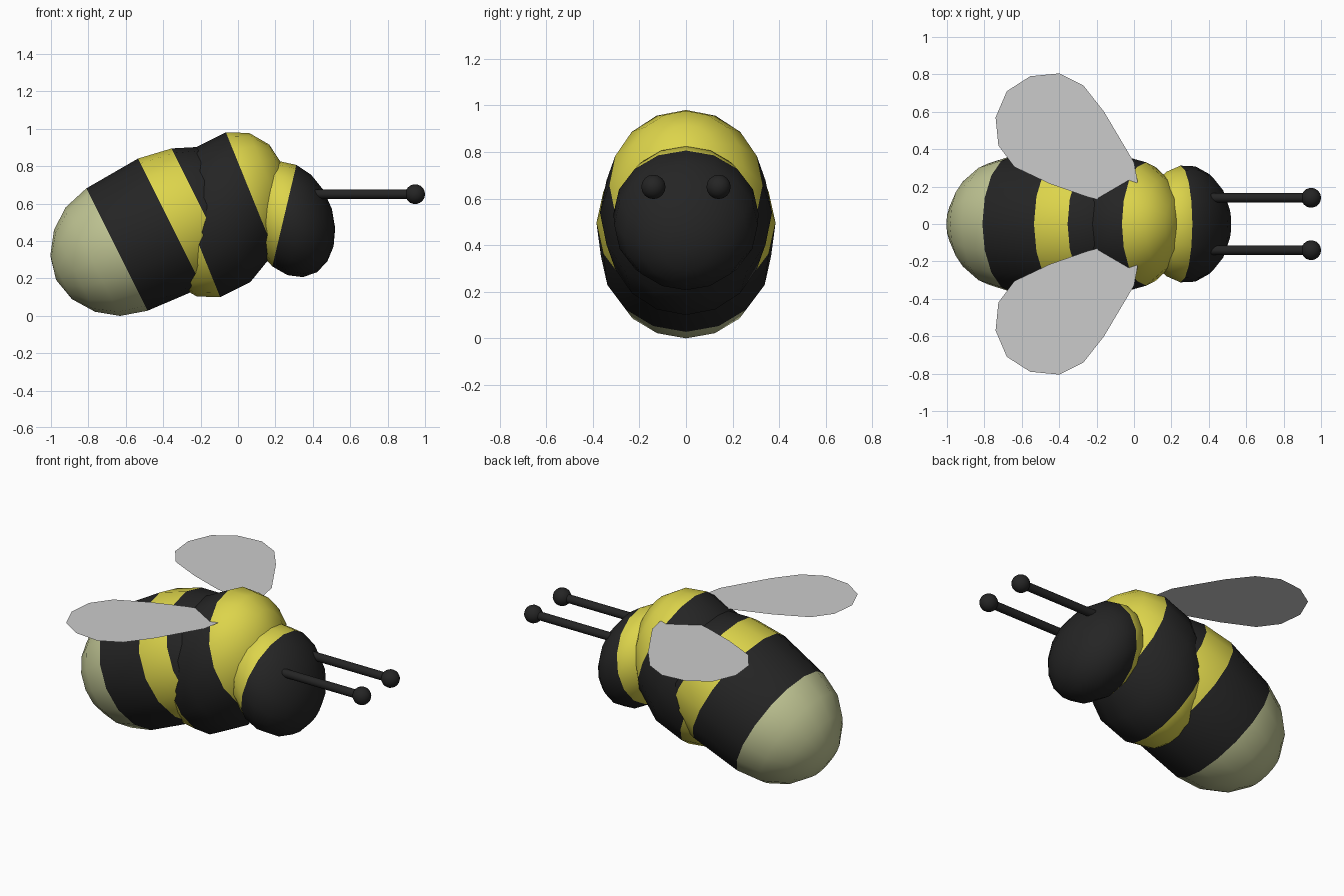
import bpy, bmesh
from math import sin, cos, pi, radians
from mathutils import Vector

if "Cube" in bpy.data.objects:
    bpy.data.objects.remove(bpy.data.objects["Cube"])


def material(name, rgb):
    m = bpy.data.materials.new(name)
    m.diffuse_color = (*rgb, 1)
    m.use_nodes = True
    m.node_tree.nodes["Principled BSDF"].inputs["Base Color"].default_value = m.diffuse_color
    return m


BLACK = material("black", (0.018, 0.018, 0.018))
YELLOW = material("yellow", (0.72, 0.66, 0.07))
PALE = material("pale", (0.52, 0.55, 0.29))


def finish(name, bm, mats):
    bmesh.ops.recalc_face_normals(bm, faces=bm.faces)
    me = bpy.data.meshes.new(name)
    bm.to_mesh(me)
    bm.free()
    for m in mats:
        me.materials.append(m)
    ob = bpy.data.objects.new(name, me)
    bpy.context.collection.objects.link(ob)
    bpy.ops.object.select_all(action='DESELECT')
    ob.select_set(True)
    bpy.context.view_layer.objects.active = ob
    bpy.ops.object.shade_smooth_by_angle(angle=radians(45))
    return ob


def banded_body(name, centre, axis, up, y_radius, profile, bands, sides=16):
    """Lathe (t, r) points along axis; bands = one material per ring strip."""
    c, a, u = (Vector((p[0], 0, p[1])) for p in (centre, axis, up))
    w = Vector((0, y_radius, 0))
    bm = bmesh.new()
    first = bm.verts.new(c + a * profile[0][0])
    last = bm.verts.new(c + a * profile[-1][0])
    rings = [[first] * sides]
    for t, r in profile[1:-1]:
        rings.append([bm.verts.new(c + a * t + r * (u * cos(2 * pi * i / sides) + w * sin(2 * pi * i / sides)))
                      for i in range(sides)])
    rings.append([last] * sides)
    mats = list(dict.fromkeys(bands))
    for k, (lo, hi) in enumerate(zip(rings, rings[1:])):
        for i in range(sides):
            j = (i + 1) % sides
            f = bm.faces.new(dict.fromkeys((lo[i], lo[j], hi[j], hi[i])))
            f.material_index = mats.index(bands[k])
    return finish(name, bm, mats)


def latitudes(degrees):
    return [(sin(radians(d)), cos(radians(d))) for d in degrees]


# Abdomen: tilted, round pale tail, black and yellow bands
banded_body("abdomen", (-0.445, 0.455), (0.894, 0.447), (-0.447, 0.894), 1.0,
            [(-0.59, 0), (-0.56, 0.13), (-0.48, 0.245), (-0.37, 0.325), (-0.226, 0.366),
             (0.092, 0.385), (0.277, 0.353), (0.40, 0.30), (0.49, 0.21), (0.54, 0.11), (0.56, 0)],
            [PALE] * 4 + [BLACK] + [YELLOW] + [BLACK] * 5)

# Thorax: leaning ellipsoid with a black middle band
banded_body("thorax", (-0.08, 0.54), (0.32, 0.264), (-0.146, 0.36), 0.37,
            latitudes([-90, -69, -48, -27, 0, 27, 48, 69, 90]),
            [YELLOW] * 3 + [BLACK] * 2 + [YELLOW] * 3)

# Head: black face, yellow collar
banded_body("head", (0.28, 0.515), (0.231, -0.144), (0.065, 0.274), 0.315,
            latitudes([-90, -68, -48, -28, -8, 12, 32, 52, 71, 90]),
            [YELLOW] * 4 + [BLACK] * 5)

# Antennae: rods with ball tips
for side, s in (("left", 1), ("right", -1)):
    banded_body(side + "_antenna_rod", (0.40, 0.65), (1, 0), (0, 1), 1.0,
                [(0, 0), (0, 0.025), (0.54, 0.025), (0.54, 0)], [BLACK] * 3).location.y = 0.14 * s
    banded_body(side + "_antenna_tip", (0.947, 0.65), (0.053, 0), (0, 0.053), 0.053,
                latitudes(range(-90, 91, 20)), [BLACK] * 9).location.y = 0.14 * s

# Wings: flat level sheets rooted in the thorax
outline = [(0.02, 0.225), (0.0, 0.33), (-0.16, 0.60), (-0.27, 0.74), (-0.40, 0.805), (-0.555, 0.79),
           (-0.68, 0.71), (-0.74, 0.57), (-0.725, 0.42), (-0.64, 0.305), (-0.45, 0.215),
           (-0.25, 0.145), (-0.15, 0.12), (-0.03, 0.16)]
for side, s in (("left", 1), ("right", -1)):
    bm = bmesh.new()
    bm.faces.new([bm.verts.new((x, y * s, 0.885)) for x, y in outline])
    finish(side + "_wing", bm, [])
